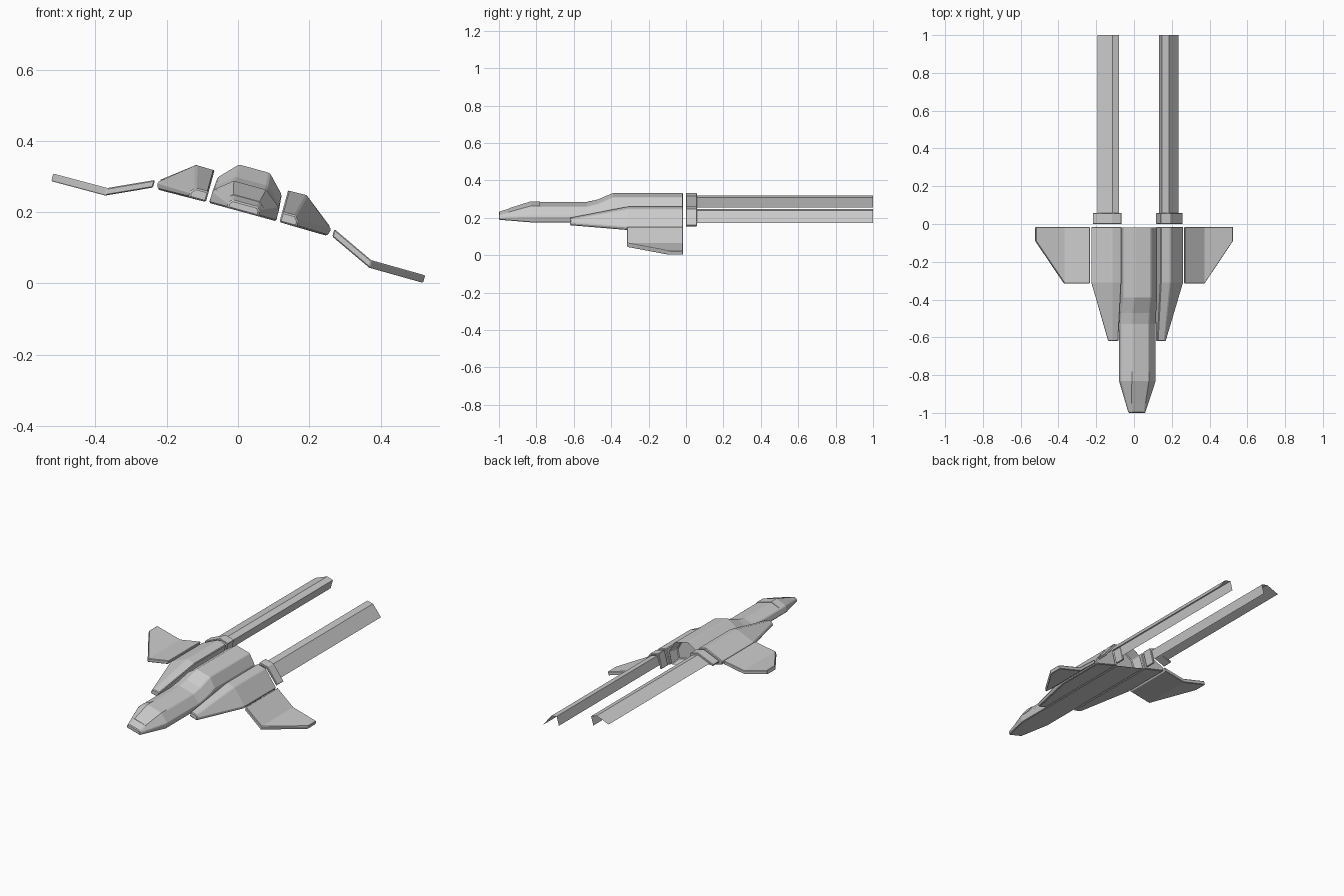
import bpy, bmesh, math

if "Cube" in bpy.data.objects:
    bpy.data.objects.remove(bpy.data.objects["Cube"])

ROLL = math.radians(15.3)      # the whole craft is banked about its long axis
CENTRE = (0.013, 0, 0.2)


def finish(name, bm, mirror=True, bevel=0.004, thickness=0):
    mesh = bpy.data.meshes.new(name)
    bm.to_mesh(mesh)
    bm.free()
    ob = bpy.data.objects.new(name, mesh)
    bpy.context.collection.objects.link(ob)
    ob.location = CENTRE
    ob.rotation_euler = (0, ROLL, 0)
    if thickness:
        m = ob.modifiers.new("Thickness", 'SOLIDIFY')
        m.thickness, m.offset, m.use_even_offset = thickness, 0, True
    if bevel:
        m = ob.modifiers.new("Bevel", 'BEVEL')
        m.width, m.segments = bevel, 1
        m.limit_method, m.angle_limit = 'ANGLE', math.radians(25)
    if mirror:
        m = ob.modifiers.new("Mirror", 'MIRROR')
        m.use_mirror_merge = False
    return ob


def loft(sections, closed=True, recess=0):
    """Skin matching 3D sections; optionally hollow the last end."""
    bm = bmesh.new()
    rings = [[bm.verts.new(p) for p in s] for s in sections]
    n = len(rings[0])
    for a, b in zip(rings, rings[1:]):
        for i in range(n if closed else n - 1):
            j = (i + 1) % n
            bm.faces.new((a[i], a[j], b[j], b[i]))
    if closed:
        bm.faces.new(rings[0])
        cap = bm.faces.new(rings[-1])
    bmesh.ops.recalc_face_normals(bm, faces=bm.faces[:])
    if recess:
        bmesh.ops.inset_region(bm, faces=[cap], thickness=0.014, use_even_offset=True)
        bmesh.ops.translate(bm, verts=cap.verts[:], vec=(0, -recess, 0))
    return bm


def at(y, profile):
    return [(x, y, z) for x, z in profile]


def both(y, half):
    """Cross-section from its right half, listed bottom to top."""
    return at(y, half + [(-x, z) for x, z in reversed(half)])


# Central fuselage: blunt nose, flat forebody, raised rear
fore = [(0.097, 0), (0.097, 0.036), (0.047, 0.075)]
rear = [(0.098, 0), (0.093, 0.076), (0.045, 0.126)]
finish("fuselage", loft([
    both(-1.0, [(0.045, 0), (0.045, 0.015), (0.036, 0.025)]),
    both(-0.83, fore),
    both(-0.53, fore),
    both(-0.47, [(0.097, 0), (0.096, 0.048), (0.047, 0.090)]),
    both(-0.39, rear),
    both(-0.015, rear)], recess=0.06), mirror=False)

# Canopy panel on the nose
canopy = [(0.092, 0.042), (0.047, 0.078)]
finish("canopy", loft([
    both(-0.95, [(0.056, 0.025), (0.038, 0.041)]),
    both(-0.83, canopy),
    both(-0.78, canopy)]), mirror=False, bevel=0)

# Side pods tapering to the front
pod = [(0.107, 0), (0.107, 0.092), (0.161, 0.093), (0.253, 0.018), (0.246, -0.002)]
finish("side_pod", loft([
    at(-0.62, [(0.107, 0), (0.107, 0.03), (0.145, 0.03), (0.157, 0.016), (0.156, 0)]),
    at(-0.31, pod),
    at(-0.015, pod)]))

# Collars behind the pods, open underneath
collar = [(0.113, 0.004), (0.113, 0.086), (0.159, 0.087), (0.244, 0.021)]
finish("pod_collar", loft([at(0.0, collar), at(0.058, collar)], closed=False),
       bevel=0.002, thickness=0.012)

# Long open channel booms
boom = [(0.117, 0.026), (0.117, 0.080), (0.155, 0.082), (0.223, 0.032)]
finish("tail_boom", loft([at(0.0, boom), at(1.0, boom)], closed=False), bevel=0)

# Cranked wings: sloping inner panel, level outer panel with swept edge
stations = [(0.261, 0.0, -0.315), (0.384, -0.057, -0.315), (0.541, -0.058, -0.09)]
finish("wing", loft([
    [(x, front, z), (x, -0.015, z), (x, -0.015, z + 0.022), (x, front, z + 0.022)]
    for x, z, front in stations]), bevel=0.003)
